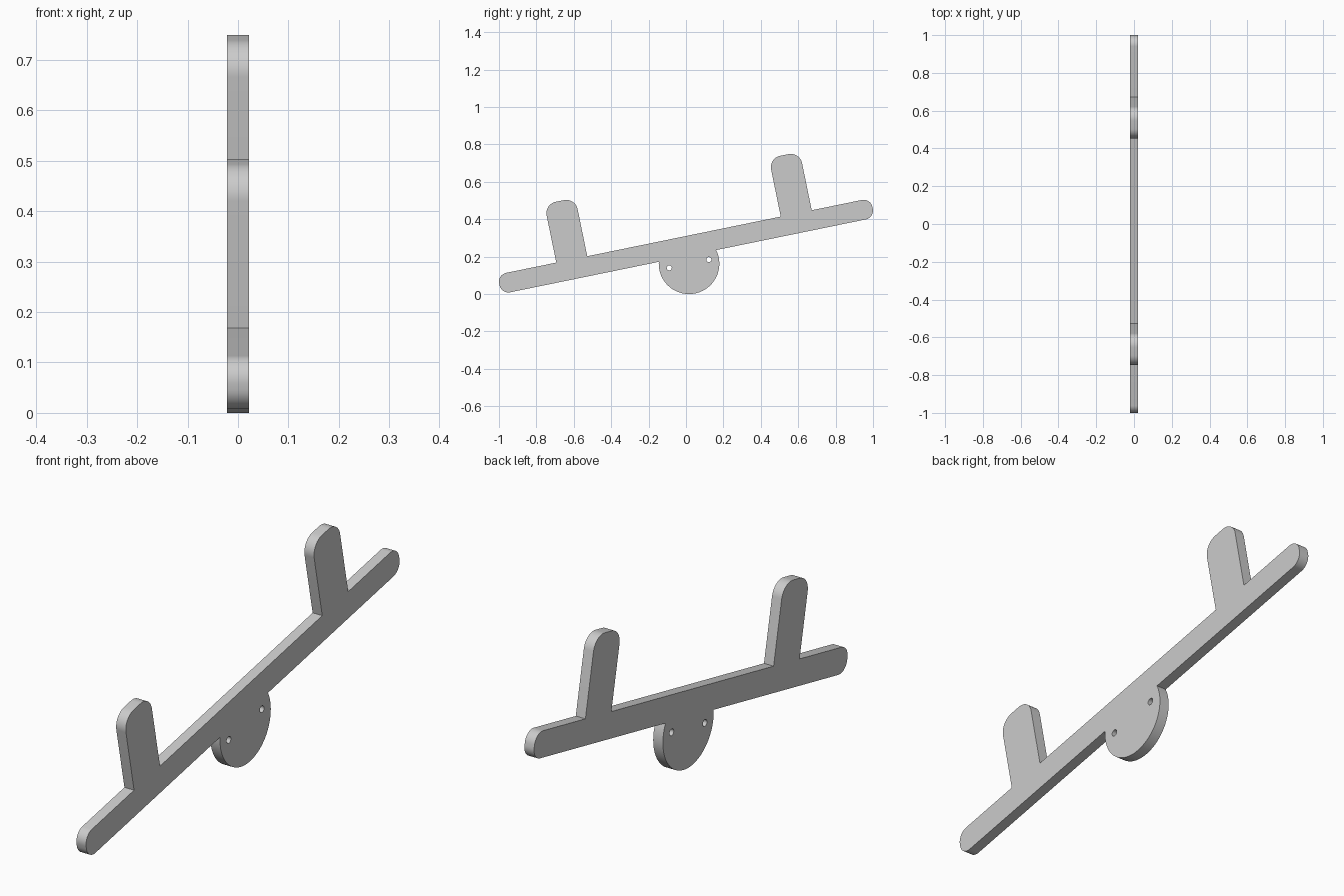
import bpy, bmesh, math
from mathutils import Matrix, Vector

cube = bpy.data.objects.get("Cube")
if cube:
    bpy.data.objects.remove(cube)

TILT = math.radians(11.58)
THICK = 0.043
PLANK_H = 0.053            # half height of the plank
PLANK_L = 1.0185           # half length of the plank
POST_X, POST_W, POST_TOP = 0.6125, 0.0845, 0.372
DISC = Vector((-0.003, -0.0955))
DISC_R = 0.162


def arc(centre, radius, start, end, steps):
    """Points along a circular arc, angles in degrees."""
    return [Vector((centre[0] + radius * math.cos(a), centre[1] + radius * math.sin(a)))
            for a in (math.radians(start + (end - start) * i / steps) for i in range(steps + 1))]


def post(x):
    """Rounded upright, walked from its right foot to its left foot."""
    r = 0.062
    return ([Vector((x + POST_W, PLANK_H))]
            + arc((x + POST_W - r, POST_TOP - r), r, 0, 90, 12)
            + arc((x - POST_W + r, POST_TOP - r), r, 90, 180, 12)
            + [Vector((x - POST_W, PLANK_H))])


def plank_end(side):
    """Rounded end of the plank; side is 1 or -1."""
    r = 0.048
    x, y = side * (PLANK_L - r), side * (PLANK_H - r)
    first = 270 if side > 0 else 90
    return (arc((x, -y), r, first, first + 90, 12)
            + arc((x, y), r, first + 90, first + 180, 12))


# Rocker disc arc, cut off where it meets the underside of the plank
meet = math.degrees(math.asin((-PLANK_H - DISC.y) / DISC_R))
rocker = arc(DISC, DISC_R, 180 - meet, 360 + meet, 56)

# Whole outline counter-clockwise, then the two bolt holes
outline = rocker + plank_end(1) + post(POST_X) + post(-POST_X) + plank_end(-1)
holes = [arc(DISC + Vector((s * 0.108, 0)), 0.0135, 0, 345, 23) for s in (-1, 1)]

bm = bmesh.new()
for loop in [outline] + holes:
    verts = [bm.verts.new((p.x, p.y, -THICK / 2)) for p in loop]
    for a, b in zip(verts, verts[1:] + verts[:1]):
        bm.edges.new((a, b))
bmesh.ops.triangle_fill(bm, use_beauty=True, edges=bm.edges[:], normal=(0, 0, 1))

# Give the panel its thickness
result = bmesh.ops.extrude_face_region(bm, geom=bm.faces[:], use_keep_orig=True)
bmesh.ops.translate(bm, vec=(0, 0, THICK),
                    verts=[g for g in result["geom"] if isinstance(g, bmesh.types.BMVert)])
bmesh.ops.recalc_face_normals(bm, faces=bm.faces[:])

# Stand it upright along y and tilt it
c, s = math.cos(TILT), math.sin(TILT)
bm.transform(Matrix(((0, 0, 1, 0), (c, -s, 0, 0), (s, c, 0, 0.2565), (0, 0, 0, 1))))
low = min(v.co.z for v in bm.verts)
bmesh.ops.translate(bm, vec=(0, 0, -low), verts=bm.verts[:])

mesh = bpy.data.meshes.new("seesaw_panel")
bm.to_mesh(mesh)
bm.free()
panel = bpy.data.objects.new("seesaw_panel", mesh)
bpy.context.collection.objects.link(panel)

# Plain grey
grey = bpy.data.materials.new("plain_grey")
grey.use_nodes = True
grey.diffuse_color = (0.6, 0.6, 0.6, 1)
grey.node_tree.nodes["Principled BSDF"].inputs["Base Color"].default_value = (0.6, 0.6, 0.6, 1)
mesh.materials.append(grey)

bpy.ops.object.select_all(action='DESELECT')
panel.select_set(True)
bpy.context.view_layer.objects.active = panel
bpy.ops.object.shade_smooth_by_angle(angle=math.radians(30))
